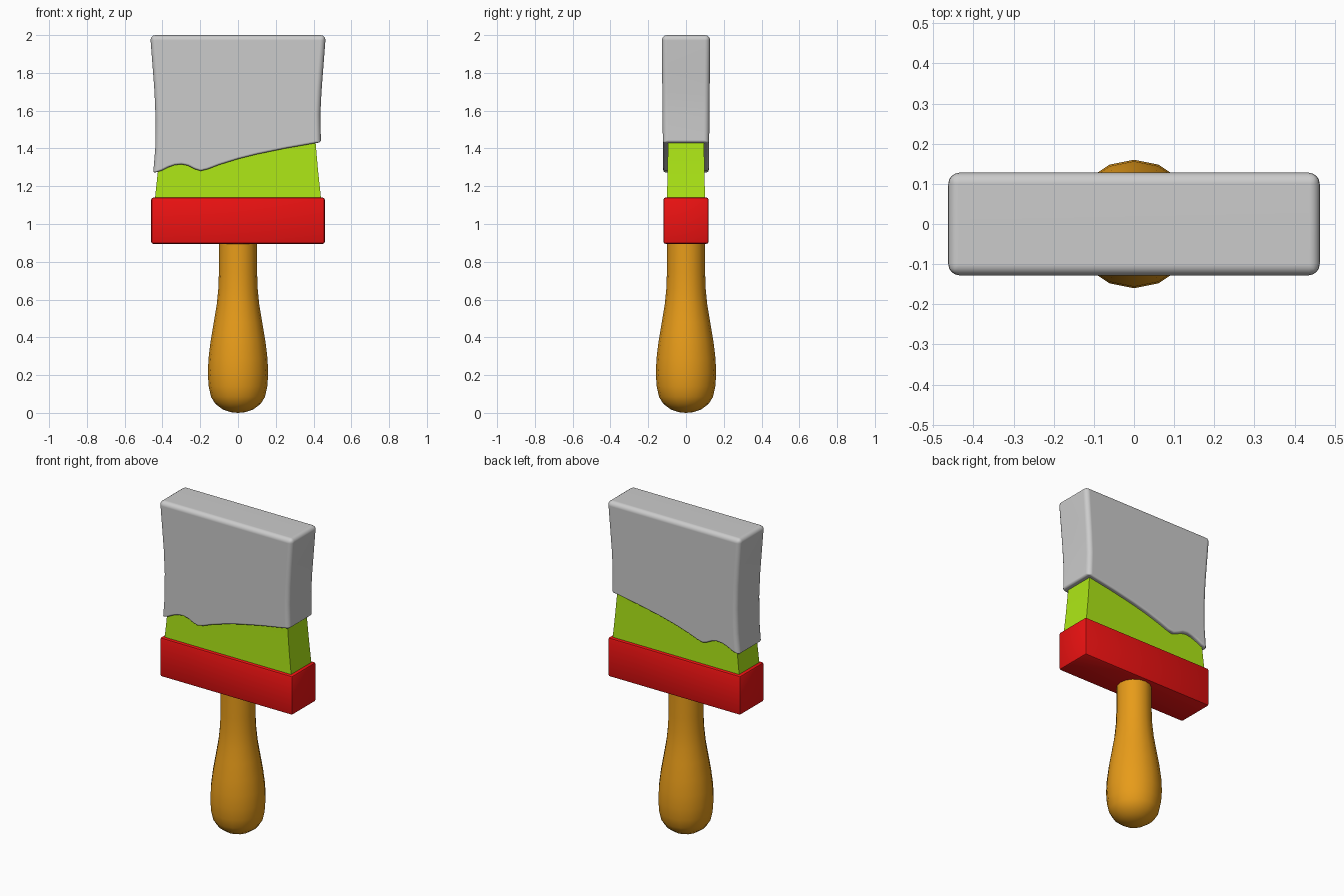
import bpy, bmesh, math

if "Cube" in bpy.data.objects:
    bpy.data.objects.remove(bpy.data.objects["Cube"])


def make(name, bm, color=None, angle=35):
    bmesh.ops.recalc_face_normals(bm, faces=bm.faces[:])
    me = bpy.data.meshes.new(name)
    bm.to_mesh(me)
    bm.free()
    ob = bpy.data.objects.new(name, me)
    bpy.context.collection.objects.link(ob)
    if color:
        mat = bpy.data.materials.new(name + "_paint")
        mat.diffuse_color = (*color, 1)
        mat.use_nodes = True
        mat.node_tree.nodes["Principled BSDF"].inputs["Base Color"].default_value = mat.diffuse_color
        me.materials.append(mat)
    bpy.ops.object.select_all(action='DESELECT')
    ob.select_set(True)
    bpy.context.view_layer.objects.active = ob
    bpy.ops.object.shade_smooth_by_angle(angle=math.radians(angle))
    return ob


# Turned wooden handle, 16 sides
SIDES = 16
profile = [(0.04, 0.004), (0.08, 0.018), (0.12, 0.048), (0.143, 0.085),
           (0.155, 0.14), (0.16, 0.21), (0.156, 0.29), (0.145, 0.38),
           (0.128, 0.48), (0.113, 0.57), (0.104, 0.66), (0.101, 0.75), (0.1, 0.92)]
bm = bmesh.new()
rings = [[bm.verts.new((r * math.cos(i * math.tau / SIDES), r * math.sin(i * math.tau / SIDES), z))
          for i in range(SIDES)] for r, z in profile]
tip = bm.verts.new((0, 0, 0))
for i in range(SIDES):
    j = (i + 1) % SIDES
    bm.faces.new((tip, rings[0][j], rings[0][i]))
    for a, b in zip(rings, rings[1:]):
        bm.faces.new((a[i], a[j], b[j], b[i]))
bm.faces.new(rings[-1])
make("handle", bm, (0.8, 0.33, 0.01), 60)

# Red ferrule block
bm = bmesh.new()
bmesh.ops.create_cube(bm, size=1)
for v in bm.verts:
    v.co.x *= 0.92
    v.co.y *= 0.24
    v.co.z = v.co.z * 0.245 + 1.0175
bmesh.ops.bevel(bm, geom=bm.edges[:], offset=0.012, segments=2,
                profile=0.5, affect='EDGES', clamp_overlap=True)
make("ferrule", bm, (0.85, 0.006, 0.006))

# Green bristle base, narrowing upward into the tip
rows = [(0.442, 0.101, 1.12), (0.438, 0.1, 1.15), (0.423, 0.098, 1.29),
        (0.411, 0.095, 1.43), (0.408, 0.094, 1.55)]
bm = bmesh.new()
loops = [[bm.verts.new((sx * x, sy * y, z)) for sx, sy in ((-1, -1), (1, -1), (1, 1), (-1, 1))]
         for x, y, z in rows]
for a, b in zip(loops, loops[1:]):
    for i in range(4):
        j = (i + 1) % 4
        bm.faces.new((a[i], a[j], b[j], b[i]))
bm.faces.new(loops[0])
bm.faces.new(loops[-1])
make("bristles", bm, (0.42, 0.8, 0.008))

# Grey paint-covered tip with a wavy lower edge
outline = [(-0.449, 1.27), (-0.405, 1.282), (-0.37, 1.30), (-0.335, 1.312), (-0.3, 1.316),
           (-0.265, 1.309), (-0.23, 1.291), (-0.198, 1.281), (-0.16, 1.29), (-0.1, 1.313),
           (0, 1.344), (0.1, 1.369), (0.25, 1.4), (0.439, 1.433), (0.436, 1.58),
           (0.442, 1.7), (0.451, 1.82), (0.465, 2.0), (-0.465, 2.0), (-0.451, 1.82),
           (-0.442, 1.7), (-0.436, 1.55), (-0.438, 1.4)]
bm = bmesh.new()
weight = bm.edges.layers.float.new("bevel_weight_edge")
front, back = [[bm.verts.new((x, s * (0.121 + 0.01 * (z - 1.27)), z)) for x, z in outline]
               for s in (-1, 1)]
bm.faces.new(front)
bm.faces.new(back)
n = len(outline)
for i in range(n):
    j = (i + 1) % n
    bm.faces.new((front[i], front[j], back[j], back[i]))
bmesh.ops.recalc_face_normals(bm, faces=bm.faces[:])
# The lower rim gets a tighter rounding than the body
for e in bm.edges:
    if e.calc_face_angle(0) > math.radians(40):
        a, b = (v.co for v in e.verts)
        left_side = max(a.x, b.x) < -0.43 and abs(a.z - b.z) > 0.001
        low = max(a.z, b.z) < 1.44 and not left_side
        e[weight] = 0.4 if low else 1.0
paint = make("painted_tip", bm, angle=180)
mod = paint.modifiers.new("rounding", 'BEVEL')
mod.limit_method = 'WEIGHT'
mod.width = 0.028
mod.segments = 4
paint.modifiers.new("flat_faces", 'WEIGHTED_NORMAL')
